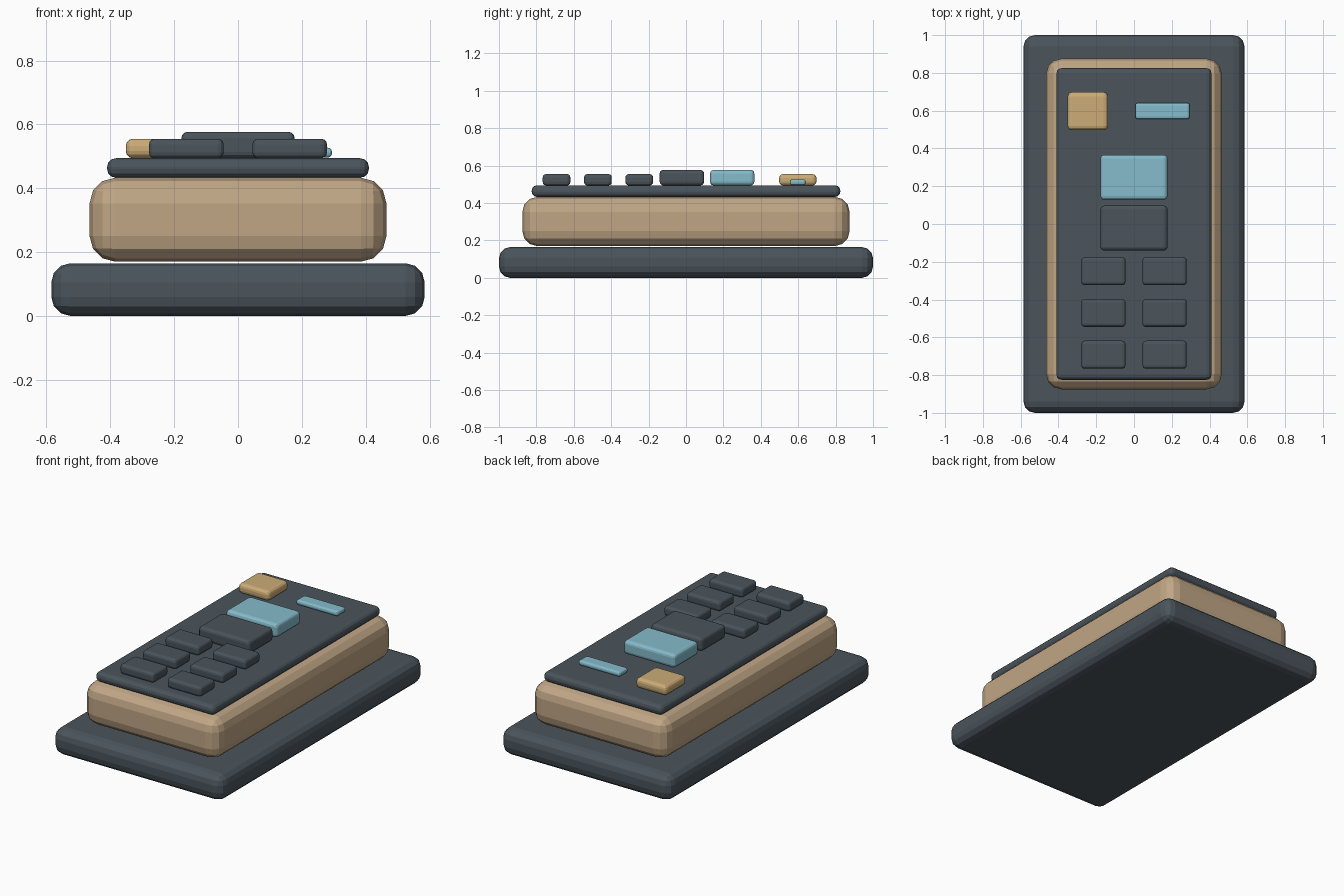
import bpy

cube = bpy.data.objects.get("Cube")
if cube:
    bpy.data.objects.remove(cube, do_unlink=True)


def material(name, rgb):
    m = bpy.data.materials.new(name)
    m.use_nodes = True
    m.diffuse_color = (*rgb, 1)
    m.node_tree.nodes["Principled BSDF"].inputs["Base Color"].default_value = (*rgb, 1)
    return m


slate = material("slate", (0.069, 0.089, 0.107))
tan = material("tan", (0.527, 0.381, 0.235))
amber = material("amber", (0.604, 0.413, 0.181))
sky = material("sky blue", (0.235, 0.503, 0.597))


def block(name, mat, center, size, z, bevel):
    """Rounded slab: centre and size in plan, z as (bottom, top)."""
    bpy.ops.mesh.primitive_cube_add(size=1, location=(*center, (z[0] + z[1]) / 2))
    ob = bpy.context.object
    ob.name = ob.data.name = name
    ob.scale = (*size, z[1] - z[0])
    bpy.ops.object.transform_apply(location=False, rotation=False, scale=True)
    ob.data.materials.append(mat)
    mod = ob.modifiers.new("rounded edges", "BEVEL")
    mod.width = bevel
    mod.segments = 3
    return ob


# Stacked housing
block("base_plate", slate, (0, 0), (1.17, 2), (0, 0.165), 0.06)
block("body", tan, (0, 0), (0.93, 1.75), (0.17, 0.433), 0.08)
block("top_panel", slate, (0, 0), (0.82, 1.65), (0.433, 0.494), 0.027)

# Controls at the back of the panel
low, high = (0.494, 0.555), (0.494, 0.577)
block("amber_button", amber, (-0.245, 0.598), (0.213, 0.2), low, 0.022)
block("indicator_bar", sky, (0.151, 0.598), (0.287, 0.085), (0.496, 0.527), 0.013)
block("screen", sky, (0, 0.247), (0.355, 0.237), high, 0.02)
block("large_key", slate, (0, -0.022), (0.355, 0.238), high, 0.02)

# Keypad
for row in range(3):
    for side, x in (("right", -0.162), ("left", 0.162)):
        block(f"key_{row + 1}_{side}", slate, (x, -0.25 - 0.221 * row),
              (0.234, 0.148), low, 0.018)
